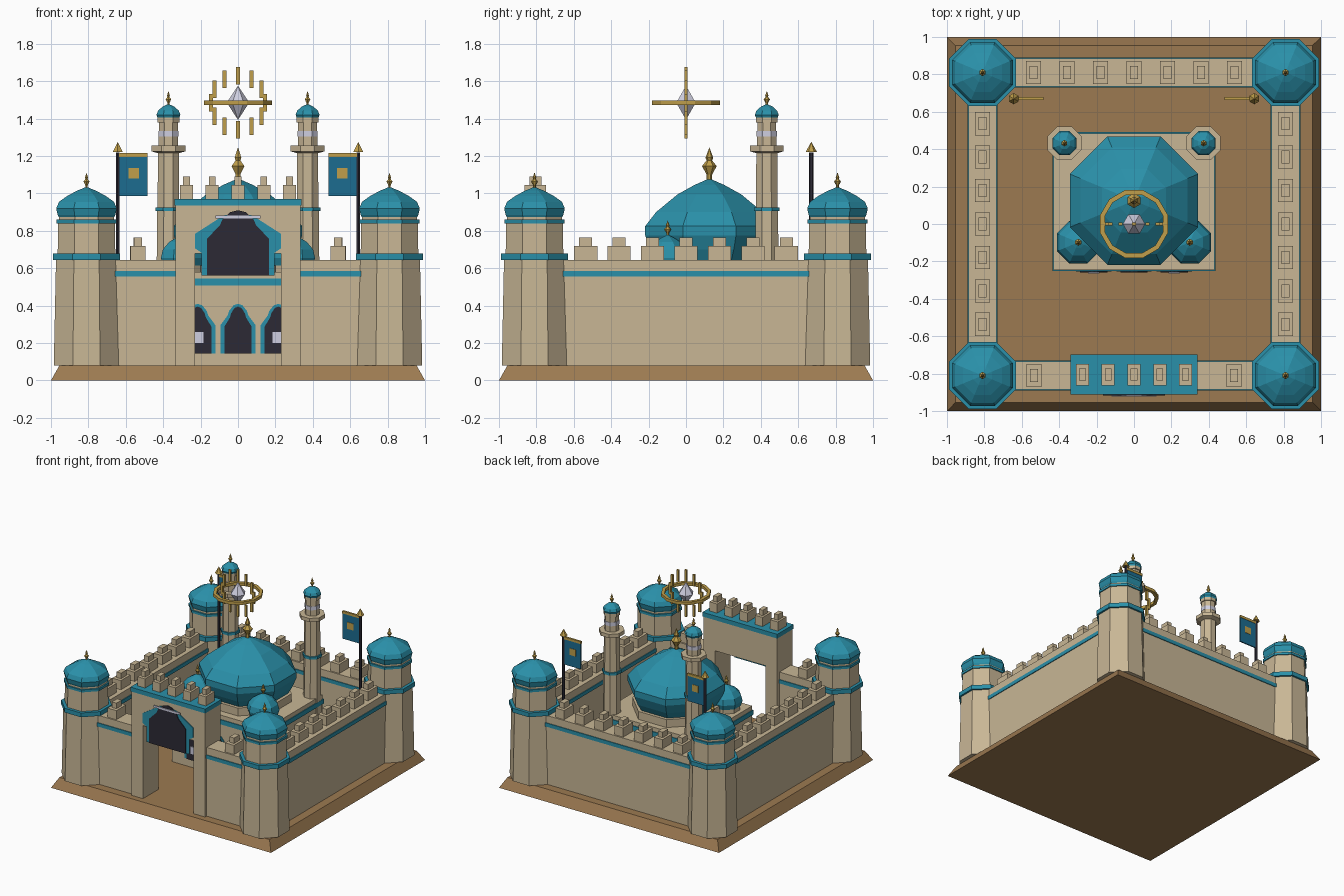
import bpy, bmesh, math
from mathutils import Vector

cube = bpy.data.objects.get("Cube")
if cube:
    bpy.data.objects.remove(cube, do_unlink=True)


def material(name, r, g, b):
    colour = [(c / 255) ** 2.2 for c in (r, g, b)] + [1]
    m = bpy.data.materials.new(name)
    m.use_nodes = True
    m.diffuse_color = colour
    m.node_tree.nodes["Principled BSDF"].inputs["Base Color"].default_value = colour
    return m


STONE = material("sandstone", 199, 181, 148)
TEAL = material("teal_tile", 46, 143, 168)
EARTH = material("brown_earth", 155, 121, 82)
GOLD = material("gold", 190, 157, 76)
DARK = material("dark_void", 48, 46, 56)
PALE = material("pale_crystal", 206, 206, 224)
BLUE = material("banner_blue", 34, 108, 143)


def finish(name, bm, mats):
    bmesh.ops.recalc_face_normals(bm, faces=bm.faces)
    mesh = bpy.data.meshes.new(name)
    bm.to_mesh(mesh)
    bm.free()
    for m in mats:
        mesh.materials.append(m)
    obj = bpy.data.objects.new(name, mesh)
    bpy.context.collection.objects.link(obj)
    return obj


def box(name, mat, x, y, z):
    """Box from three (low, high) ranges."""
    bm = bmesh.new()
    bmesh.ops.create_cube(bm, size=1)
    for v in bm.verts:
        v.co = Vector([(a + b) / 2 + c * (b - a) for c, (a, b) in zip(v.co, (x, y, z))])
    return finish(name, bm, [mat])


def block(name, mat, cx, cy, w, d, z0, z1):
    return box(name, mat, (cx - w / 2, cx + w / 2), (cy - d / 2, cy + d / 2), (z0, z1))


def lathe(name, x, y, profile, sides=8, turn=0.0, closed=False):
    """Faceted turned part; each profile row is (apothem, z, material of the band above)."""
    bm = bmesh.new()
    mats = []
    rings = []
    for r, z, m in profile:
        if m not in mats:
            mats.append(m)
        r = max(r, 0.0005) / math.cos(math.pi / sides)
        ring = []
        for i in range(sides):
            a = (i + 0.5) * math.tau / sides + turn
            ring.append(bm.verts.new((x + r * math.cos(a), y + r * math.sin(a), z)))
        rings.append(ring)
    count = len(rings)
    for k in range(count if closed else count - 1):
        low, high = rings[k], rings[(k + 1) % count]
        for i in range(sides):
            j = (i + 1) % sides
            f = bm.faces.new((low[i], low[j], high[j], high[i]))
            f.material_index = mats.index(profile[k][2])
    if not closed:
        bm.faces.new(rings[0][::-1])
        bm.faces.new(rings[-1]).material_index = mats.index(profile[-1][2])
    return finish(name, bm, mats)


def finial(name, x, y, z, h):
    shape = [(.07, 0), (.07, .2), (.19, .45), (.07, .62), (.1, .7), (0, 1)]
    lathe(name, x, y, [(r * h, z + t * h, GOLD) for r, t in shape], sides=6)


def plate(name, mat, cx, z0, w, h, y, thick, half):
    """Thin front-facing plate from a half outline of unit points."""
    outline = half + [(-u, t) for u, t in reversed(half) if u > 0]
    bm = bmesh.new()
    face = bm.faces.new([bm.verts.new((cx + u * w, y, z0 + t * h)) for u, t in outline])
    new = bmesh.ops.extrude_face_region(bm, geom=[face])["geom"]
    bmesh.ops.translate(bm, vec=(0, -thick, 0),
                        verts=[v for v in new if isinstance(v, bmesh.types.BMVert)])
    finish(name, bm, [mat])


OGEE = [(1, 0), (1, .57), (.6, .76), (.5, .86), (.25, .97), (0, 1)]
SHOULDERED = [(1, 0), (1, .35), (1.18, .42), (1.18, .64), (.62, .84), (.4, .92), (0, .96)]


def merlon(name, x, y, z, w=.08, d=.125):
    block(name + "_base", STONE, x, y, w, d, z, z + .075)
    block(name + "_cap", STONE, x, y, w * .52, d * .55, z + .075, z + .12)


# Ground slab
lathe("ground_slab", 0, 0, [(1, 0, EARTH), (.955, .08, EARTH)], sides=4)

# Curtain walls with tile band and merlons
C = .81
for s in (-1, 1):
    side = "left" if s > 0 else "right"
    block(side + "_wall", STONE, s * C, 0, .15, 1.4, .08, .645)
    block(side + "_wall_band", TEAL, s * C, 0, .162, 1.4, .555, .585)
    block(side + "_front_wall", STONE, s * .46, -C, .46, .15, .08, .645)
    block(side + "_front_wall_band", TEAL, s * .48, -C, .42, .162, .555, .585)
    merlon(side + "_front_merlon", s * .535, -C, .645)
    for i in range(-3, 4):
        merlon(side + "_merlon", s * C, i * .179, .645)
block("back_wall", STONE, 0, C, 1.4, .15, .08, .645)
block("back_wall_band", TEAL, 0, C, 1.4, .162, .555, .585)
for i in range(-3, 4):
    merlon("back_merlon", i * .179, C, .645)

# Corner towers
for sx in (-1, 1):
    for sy in (-1, 1):
        x, y = sx * C, sy * C
        lathe("corner_tower", x, y, [
            (.175, .08, STONE), (.163, .645, TEAL), (.178, .645, TEAL), (.178, .68, TEAL),
            (.154, .68, STONE), (.152, .84, TEAL), (.16, .84, TEAL), (.16, .86, TEAL),
            (.148, .86, STONE), (.148, .873, TEAL), (.154, .885, TEAL), (.162, .92, TEAL),
            (.147, .955, TEAL), (.105, .985, TEAL), (.05, 1.015, TEAL), (0, 1.035, TEAL)])
        finial("corner_finial", x, y, 1.025, .085)

# Gatehouse
for s in (-1, 1):
    block("gate_pillar", STONE, s * .2825, -.805, .105, .2, .08, .935)
block("gate_lintel", STONE, 0, -.805, .46, .2, .68, .935)
block("gate_cornice", TEAL, 0, -.805, .68, .212, .935, .97)
for i in range(-2, 3):
    merlon("gate_merlon", i * .138, -.805, .97, .07, .115)
plate("gate_arch_frame", TEAL, 0, .56, .195, .35, -.905, .006, SHOULDERED)
plate("gate_arch_dark", DARK, 0, .56, .165, .35, -.911, .006, OGEE)
block("gate_light_bar", PALE, 0, -.92, .24, .006, .867, .883)

# Inner hall with three arches
hall_y = .12
block("hall", STONE, 0, hall_y, .86, .73, .08, .58)
block("hall_band", TEAL, 0, hall_y, .872, .742, .507, .545)
for x in (-.215, 0, .215):
    plate("hall_arch_frame", TEAL, x, .145, .094, .265, -.245, .008, OGEE)
    plate("hall_arch_dark", DARK, x, .145, .073, .25, -.253, .006, OGEE)
    if x:
        block("hall_light_panel", PALE, x, -.262, .06, .006, .2, .26)

# Main dome
lathe("main_dome", 0, .125, [
    (.31, .58, STONE), (.31, .645, STONE), (.285, .645, TEAL), (.315, .7, TEAL),
    (.343, .775, TEAL), (.343, .825, TEAL), (.285, .9, TEAL), (.17, .995, TEAL),
    (.08, 1.045, TEAL), (0, 1.08, TEAL)])
finial("main_finial", 0, .125, 1.065, .18)

for s in (-1, 1):
    # Small front domes
    x, y = s * .298, -.098
    lathe("small_dome", x, y, [
        (.098, .58, STONE), (.098, .615, STONE), (.103, .615, TEAL), (.114, .655, TEAL),
        (.104, .7, TEAL), (.07, .74, TEAL), (.03, .765, TEAL), (0, .78, TEAL)])
    finial("small_finial", x, y, .77, .085)

    # Minarets
    x, y = s * .372, .432
    lathe("minaret", x, y, [
        (.065, .4, STONE), (.06, .905, TEAL), (.068, .905, TEAL), (.068, .926, TEAL),
        (.058, .926, STONE), (.056, 1.215, STONE), (.09, 1.225, STONE), (.09, 1.255, STONE),
        (.052, 1.255, STONE), (.052, 1.303, PALE), (.054, 1.303, PALE), (.054, 1.333, PALE),
        (.05, 1.333, STONE), (.05, 1.38, STONE), (.058, 1.38, STONE), (.058, 1.405, TEAL),
        (.064, 1.42, TEAL), (.055, 1.443, TEAL), (.03, 1.465, TEAL), (0, 1.478, TEAL)])
    finial("minaret_finial", x, y, 1.468, .078)

    # Banners
    x, y = s * .643, .67
    lathe("banner_pole", x, y, [(.01, .08, DARK), (.01, 1.22, DARK)], sides=6)
    lathe("banner_pole_tip", x, y, [(.026, 1.222, GOLD), (0, 1.275, GOLD)], sides=6)
    block("banner_cloth", BLUE, s * .56, y, .15, .01, .987, 1.2)
    block("banner_rod", GOLD, s * .56, y, .152, .016, 1.195, 1.215)
    block("banner_emblem", GOLD, s * .557, y, .055, .016, 1.08, 1.135)

# Floating crystal, flat ring and upright bars
M = 1.485
lathe("crystal", 0, 0, [(0, M - .09, PALE), (.052, M, PALE), (0, M + .09, PALE)],
      sides=6, turn=math.pi / 6)
lathe("halo_ring", 0, 0, [(.156, M - .012, GOLD), (.181, M - .012, GOLD),
                          (.181, M + .012, GOLD), (.156, M + .012, GOLD)],
      sides=12, closed=True)
for i in range(12):
    a = i * math.tau / 12
    z = M + .145 * math.sin(a)
    block("halo_bar", GOLD, .145 * math.cos(a), 0, .02, .016, z - .047, z + .047)
